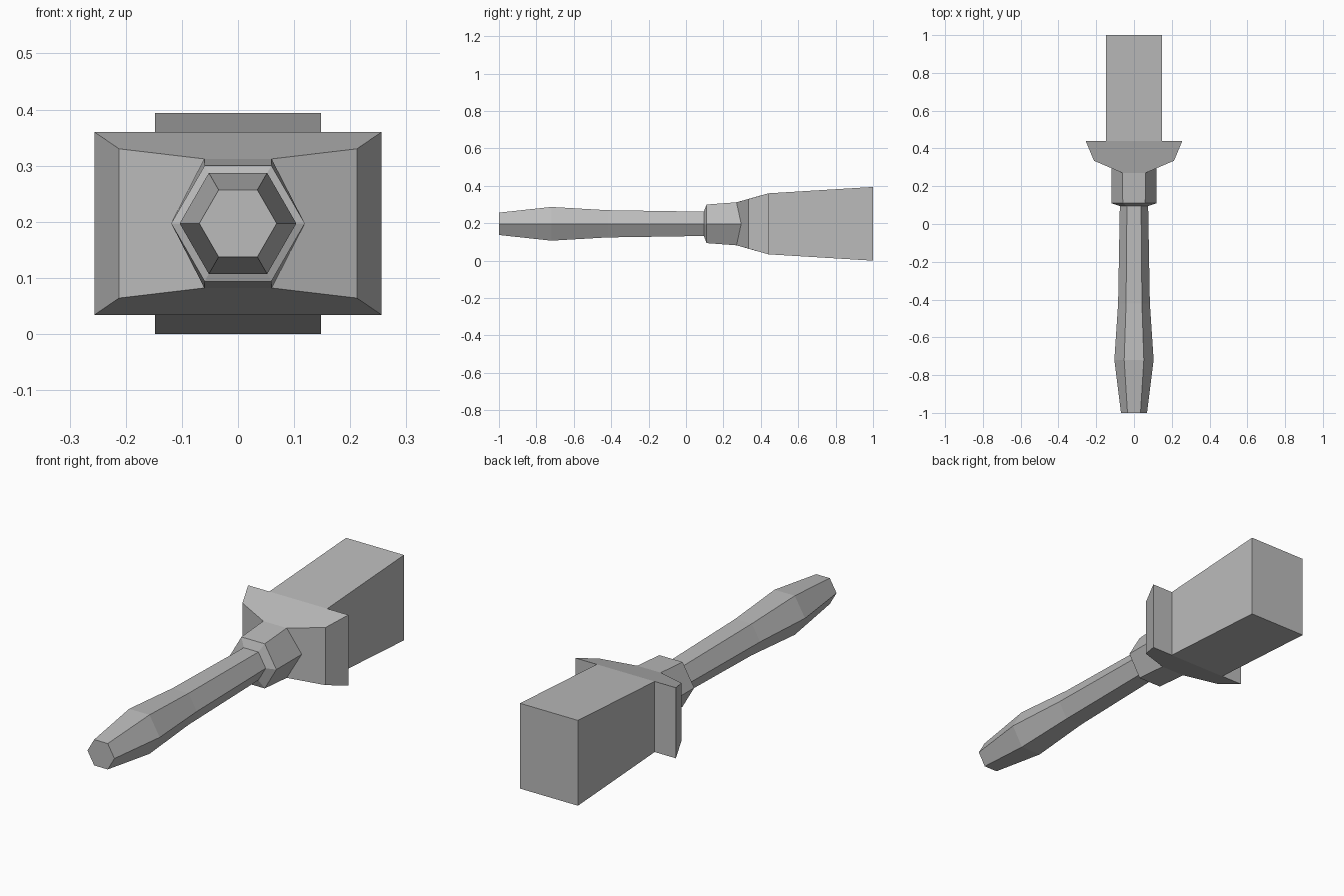
import bpy
import math

cube = bpy.data.objects.get("Cube")
if cube:
    bpy.data.objects.remove(cube, do_unlink=True)

MID = 0.197  # height of the long axis

grey = bpy.data.materials.new("plain grey")
grey.use_nodes = True
colour = (0.5, 0.5, 0.5, 1)
grey.diffuse_color = colour
grey.node_tree.nodes["Principled BSDF"].inputs["Base Color"].default_value = colour


def make(name, verts, faces):
    mesh = bpy.data.meshes.new(name)
    mesh.from_pydata([(x, y, z + MID) for x, y, z in verts], [], faces)
    mesh.materials.append(grey)
    obj = bpy.data.objects.new(name, mesh)
    bpy.context.collection.objects.link(obj)
    return obj


def loft(name, rings, cap_front=False, cap_back=False):
    """Join rings of equal count, given front to back, counter-clockwise from the front."""
    n = len(rings[0])
    faces = [(r * n + i, r * n + n + i, r * n + n + (i + 1) % n, r * n + (i + 1) % n)
             for r in range(len(rings) - 1) for i in range(n)]
    if cap_front:
        faces.append(tuple(range(n)))
    if cap_back:
        last = (len(rings) - 1) * n
        faces.append(tuple(last + i for i in reversed(range(n))))
    return make(name, [v for ring in rings for v in ring], faces)


def hexagon(y, radius):
    return [(radius * math.cos(math.radians(60 * i)), y,
             radius * math.sin(math.radians(60 * i))) for i in range(6)]


def rectangle(y, w, h):
    return [(w, y, h), (-w, y, h), (-w, y, -h), (w, y, -h)]


# Six-sided grip with a swollen end
grip_profile = [(-1, 0.069), (-0.72, 0.104), (-0.42, 0.084), (0.095, 0.075)]
loft("grip", [hexagon(y, r) for y, r in grip_profile], cap_front=True)

# Collar, whose rear edge follows the sloping guard
collar_back = [(0.119, 0.295, 0), (0.06, 0.27, 0.115), (-0.06, 0.27, 0.115),
               (-0.119, 0.295, 0), (-0.06, 0.27, -0.115), (0.06, 0.27, -0.115)]
loft("collar", [hexagon(0.095, 0.075), hexagon(0.11, 0.119), collar_back])

# Flared guard: collar edge 0-5, shoulder 6-9, rim 10-13
shoulder = rectangle(0.335, 0.212, 0.133)
rim = rectangle(0.44, 0.256, 0.163)
make("guard", collar_back + shoulder + rim, [
    (1, 6, 10, 11, 7, 2),      # top
    (4, 8, 12, 13, 9, 5),      # bottom
    (0, 5, 9, 6, 1),           # left front
    (3, 2, 7, 8, 4),           # right front
    (6, 9, 13, 10),            # left bevel
    (7, 11, 12, 8),            # right bevel
    (10, 13, 12, 11),          # back
])

# Tapered rear block
loft("rear_block", [rectangle(0.44, 0.148, 0.163), rectangle(1, 0.148, 0.197)], cap_back=True)
